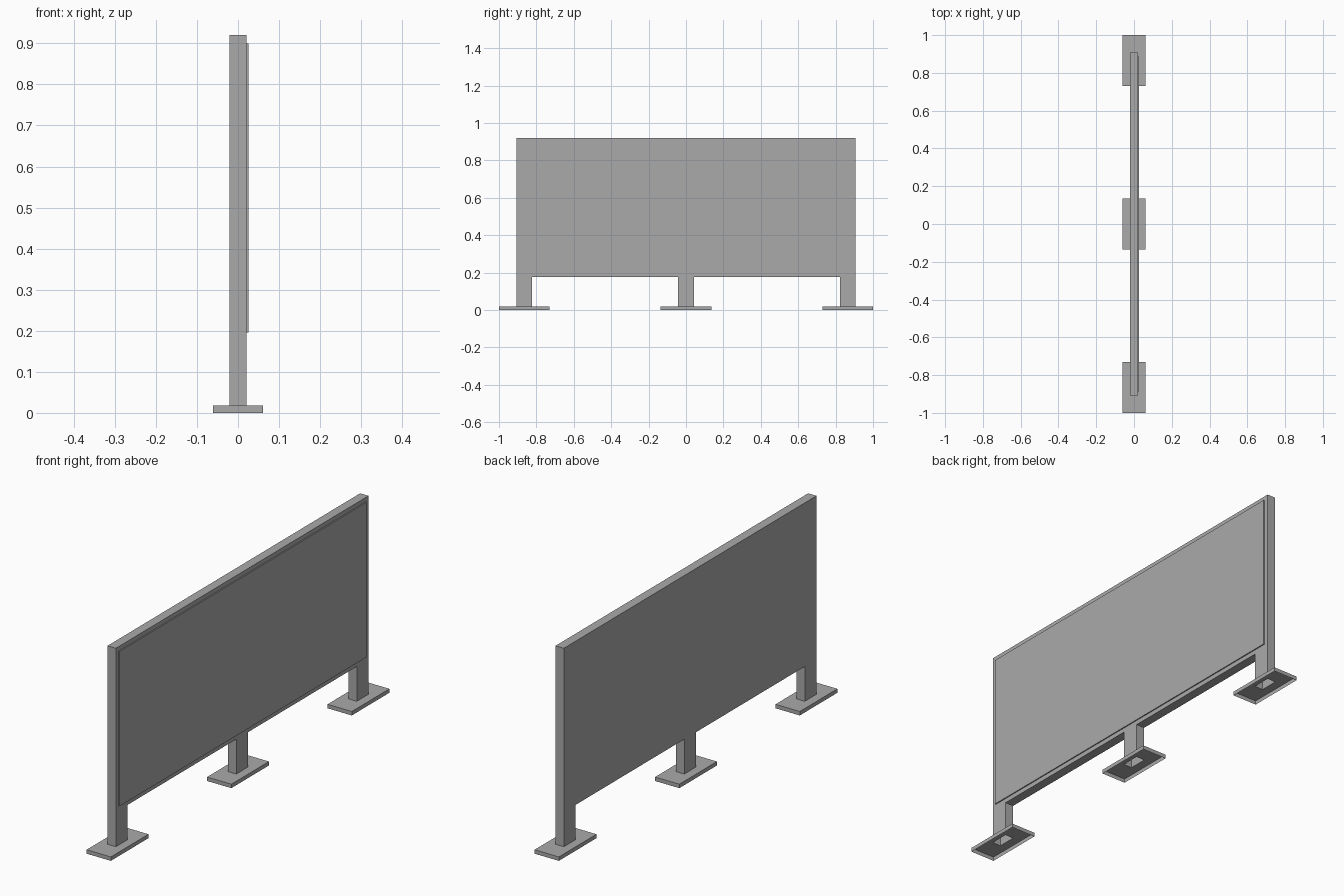
import bpy
import bmesh

old = bpy.data.objects.get("Cube")
if old:
    bpy.data.objects.remove(old, do_unlink=True)

# Single material
grey = bpy.data.materials.new("neutral_grey")
grey.use_nodes = True
COLOUR = (0.4, 0.4, 0.4, 1.0)
grey.diffuse_color = COLOUR
grey.node_tree.nodes["Principled BSDF"].inputs["Base Color"].default_value = COLOUR

# Shared dimensions
HALF_THICK = 0.021
HALF_LEN = 0.907
TOP = 0.92
BOARD_BOTTOM = 0.176
LEG_HALF = 0.042
FOOT_TOP = 0.018
FOOT_HALF_X, FOOT_HALF_Y = 0.061, 0.135
FEET_Y = {"front": -0.865, "middle": 0.0, "back": 0.865}


def finish(name, bm):
    mesh = bpy.data.meshes.new(name)
    bm.to_mesh(mesh)
    bm.free()
    mesh.materials.append(grey)
    obj = bpy.data.objects.new(name, mesh)
    bpy.context.collection.objects.link(obj)
    return obj


def box(lo, hi):
    bm = bmesh.new()
    bmesh.ops.create_cube(bm, size=1)
    for v in bm.verts:
        for i in range(3):
            v.co[i] = hi[i] if v.co[i] > 0 else lo[i]
    return bm


# Board with three legs: one extruded profile, open under the legs
def build_board():
    profile = [(HALF_LEN, TOP), (-HALF_LEN, TOP)]
    for y in FEET_Y.values():
        a = max(y - LEG_HALF, -HALF_LEN)
        b = min(y + LEG_HALF, HALF_LEN)
        leg = [(a, BOARD_BOTTOM), (a, FOOT_TOP), (b, FOOT_TOP), (b, BOARD_BOTTOM)]
        # The outer legs run flush with the ends of the board
        profile += [p for p in leg if p[1] == FOOT_TOP or abs(p[0]) < HALF_LEN]
    bm = bmesh.new()
    face = bm.faces.new([bm.verts.new((-HALF_THICK, y, z)) for y, z in profile])
    result = bmesh.ops.extrude_face_region(bm, geom=[face], use_keep_orig=True)
    for v in result["geom"]:
        if isinstance(v, bmesh.types.BMVert):
            v.co.x = HALF_THICK
    bmesh.ops.recalc_face_normals(bm, faces=bm.faces[:])
    soles = [f for f in bm.faces if all(v.co.z < FOOT_TOP + 0.001 for v in f.verts)]
    bmesh.ops.delete(bm, geom=soles, context="FACES_ONLY")
    return finish("board_and_legs", bm)


# Foot plate: open underneath, with an opening up into the hollow leg
def build_foot(name, y):
    bm = box((-FOOT_HALF_X, y - FOOT_HALF_Y, 0), (FOOT_HALF_X, y + FOOT_HALF_Y, FOOT_TOP))
    bm.normal_update()
    top = next(f for f in bm.faces if f.normal.z > 0.5)
    sole = next(f for f in bm.faces if f.normal.z < -0.5)
    bmesh.ops.inset_region(bm, faces=[top], thickness=0.02)
    for v in top.verts:
        v.co.x = HALF_THICK if v.co.x > 0 else -HALF_THICK
        v.co.y = y + (LEG_HALF if v.co.y > y else -LEG_HALF)
    bmesh.ops.delete(bm, geom=[top, sole], context="FACES_ONLY")
    return finish(name, bm)


build_board()
for side, foot_y in FEET_Y.items():
    build_foot(side + "_foot_plate", foot_y)

# Thin raised panel on the left face of the board
MARGIN = 0.02
finish("face_panel", box(
    (HALF_THICK, -HALF_LEN + MARGIN, BOARD_BOTTOM + MARGIN),
    (HALF_THICK + 0.005, HALF_LEN - MARGIN, TOP - MARGIN)))
